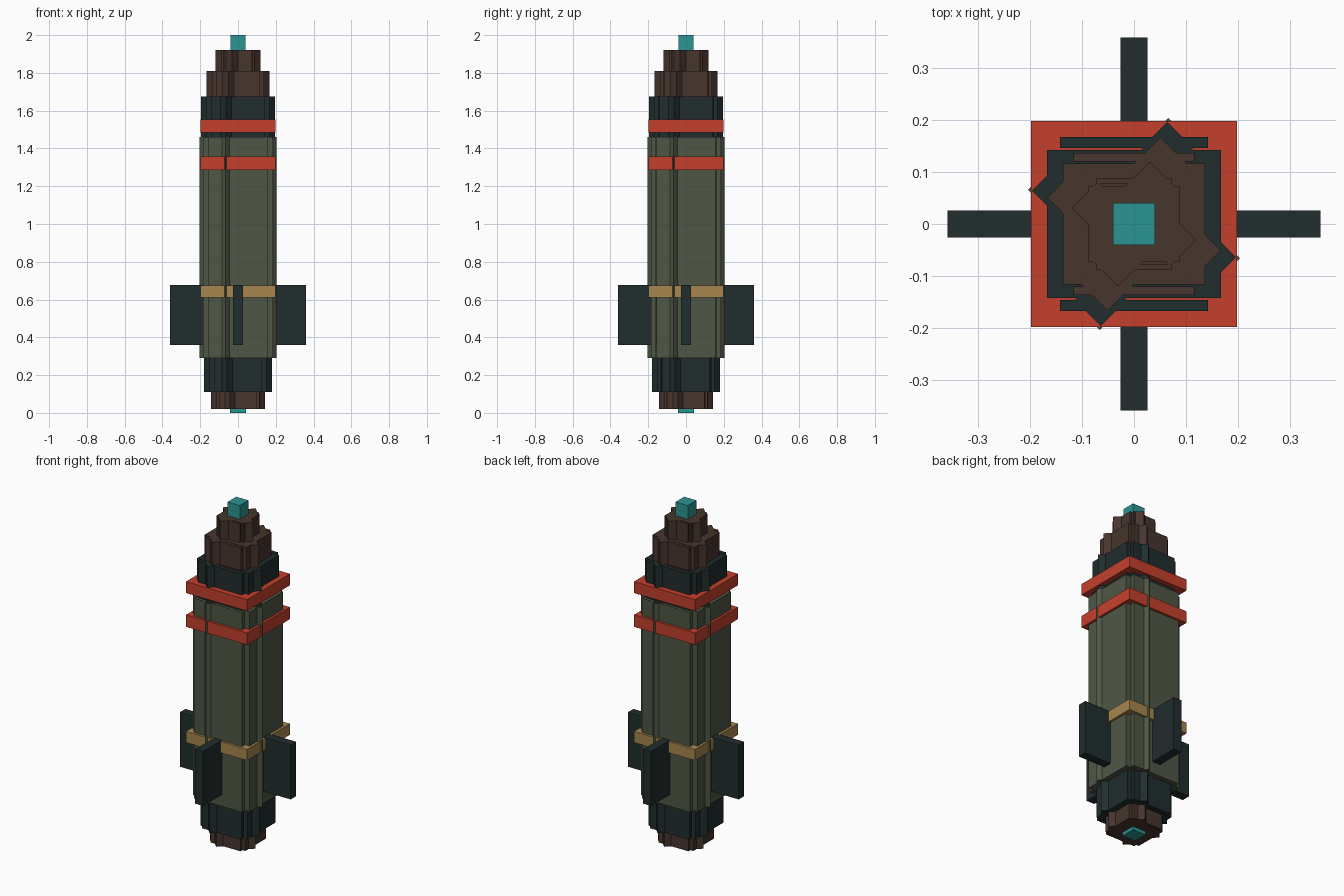
import bpy, bmesh, math
from mathutils import Matrix, Vector

if "Cube" in bpy.data.objects:
    bpy.data.objects.remove(bpy.data.objects["Cube"])


def material(name, r, g, b):
    def lin(c):
        c /= 255
        return c / 12.92 if c <= 0.04045 else ((c + 0.055) / 1.055) ** 2.4
    m = bpy.data.materials.new(name)
    m.diffuse_color = (lin(r), lin(g), lin(b), 1)
    m.use_nodes = True
    m.node_tree.nodes["Principled BSDF"].inputs["Base Color"].default_value = m.diffuse_color
    return m


GREEN = material("olive green", 79, 87, 69)
DARK = material("dark slate", 33, 45, 46)
BROWN = material("dark brown", 71, 53, 45)
RED = material("signal red", 196, 64, 45)
TAN = material("brass tan", 166, 134, 78)
TEAL = material("teal", 43, 149, 146)


def add_box(bm, x0, x1, y0, y1, z0, z1, turn=0.0, diamond=False):
    """Box between limits; a diamond is turned 45 degrees about its own centre first."""
    centre = Vector(((x0 + x1) / 2, (y0 + y1) / 2, (z0 + z1) / 2))
    size = Matrix.Diagonal((x1 - x0, y1 - y0, z1 - z0, 1))
    own = Matrix.Rotation(math.pi / 4 if diamond else 0, 4, 'Z')
    spin = Matrix.Rotation(turn, 4, 'Z')
    bmesh.ops.create_cube(bm, size=1, matrix=spin @ Matrix.Translation(centre) @ own @ size)


def finish(bm, name, mat):
    me = bpy.data.meshes.new(name)
    bm.to_mesh(me)
    bm.free()
    me.materials.append(mat)
    ob = bpy.data.objects.new(name, me)
    bpy.context.collection.objects.link(ob)


def tier(name, mat, z0, z1, tip, side, wide, narrow):
    """Stepped block with front and back plates and four pinwheel ridges."""
    bm = bmesh.new()
    add_box(bm, -wide, wide, -narrow, narrow, z0, z1)
    for turn in (0, math.pi):
        add_box(bm, -narrow, narrow, narrow + 0.004, wide, z0, z1, turn)
    # Ridges: diamond columns whose outer corner stands proud of each side
    half = 0.05
    s = half / math.sqrt(2)
    for i in range(4):
        cy = tip - half
        add_box(bm, side - s, side + s, cy - s, cy + s, z0, z1, i * math.pi / 2, True)
    finish(bm, name, mat)


def block(name, mat, half, z0, z1):
    bm = bmesh.new()
    add_box(bm, -half, half, -half, half, z0, z1)
    finish(bm, name, mat)


# Stacked hull tiers, bottom to top
tier("tail_cap", BROWN, 0.02, 0.11, 0.142, 0.042, 0.115, 0.097)
tier("tail_section", DARK, 0.11, 0.29, 0.18, 0.058, 0.152, 0.128)
tier("main_body", GREEN, 0.29, 1.46, 0.204, 0.066, 0.184, 0.155)
tier("nose_base", DARK, 1.46, 1.675, 0.196, 0.064, 0.167, 0.142)
tier("nose_middle", BROWN, 1.675, 1.81, 0.167, 0.051, 0.137, 0.116)
tier("nose_upper", BROWN, 1.81, 1.92, 0.12, 0.031, 0.088, 0.073)

# Tip and tail lights
block("nose_tip", TEAL, 0.04, 1.92, 2.0)
block("tail_light", TEAL, 0.043, 0.0, 0.02)

# Bands round the hull
block("upper_band", RED, 0.198, 1.485, 1.552)
block("lower_band", RED, 0.198, 1.287, 1.357)
block("fin_band", TAN, 0.198, 0.61, 0.675)

# Four fins
for i, label in enumerate(("right", "back", "left", "front")):
    bm = bmesh.new()
    add_box(bm, 0.14, 0.359, -0.026, 0.026, 0.36, 0.678, i * math.pi / 2)
    finish(bm, label + "_fin", DARK)
